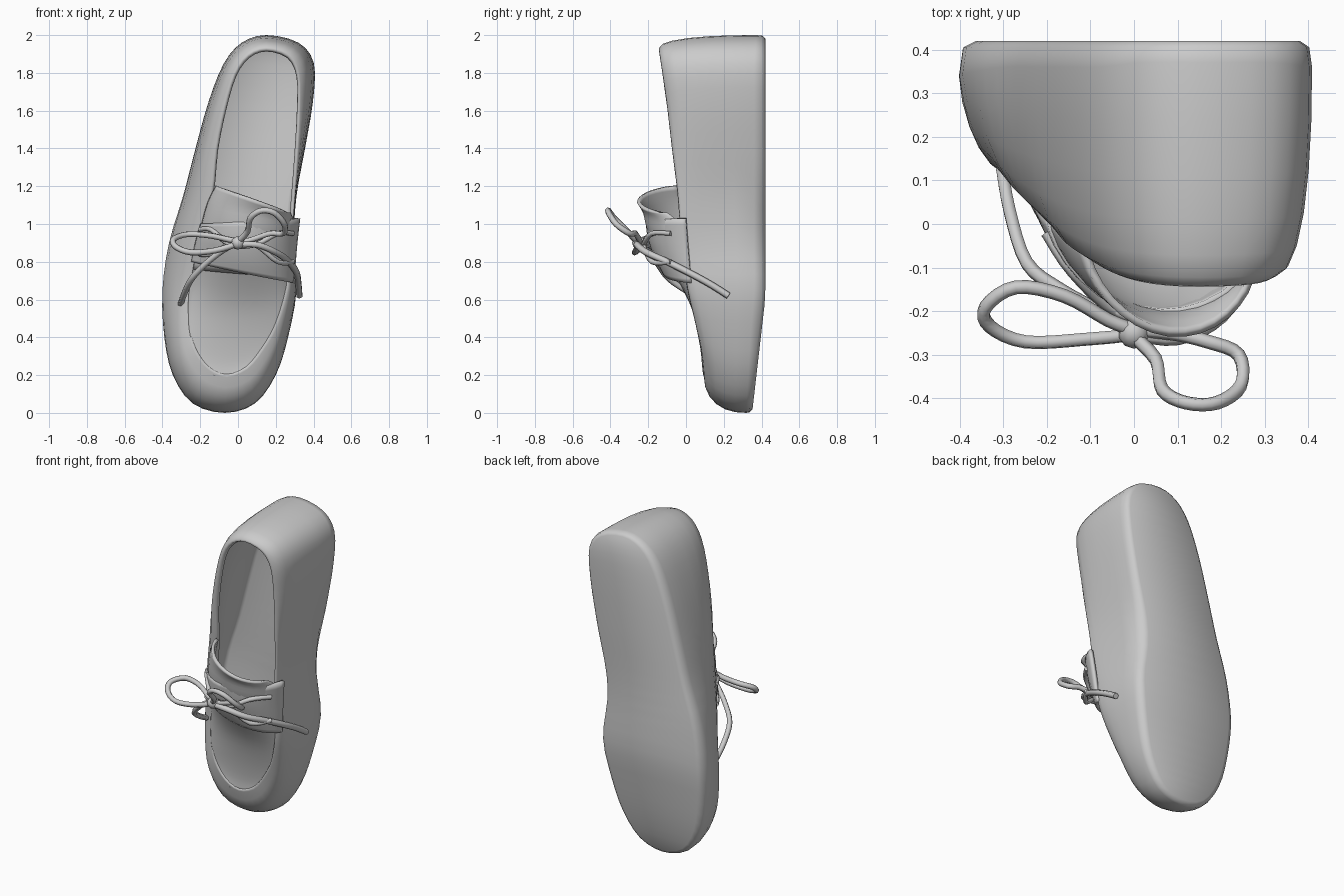
import bpy, bmesh, math
from mathutils import Vector

if "Cube" in bpy.data.objects:
    bpy.data.objects.remove(bpy.data.objects["Cube"])


def catmull(pts, steps, closed=False):
    """Smooth path that passes through every control point."""
    p = [Vector(q) for q in pts]
    n = len(p)
    get = (lambda i: p[i % n]) if closed else (lambda i: p[max(0, min(n - 1, i))])
    out = []
    for i in range(n if closed else n - 1):
        a, b, c, d = get(i - 1), get(i), get(i + 1), get(i + 2)
        for k in range(steps):
            t = k / steps
            out.append(0.5 * (2 * b + (c - a) * t + (2 * a - 5 * b + 4 * c - d) * t * t
                              + (3 * b - a - 3 * c + d) * t ** 3))
    return out if closed else out + [p[-1]]


def make_object(name, bm):
    bmesh.ops.recalc_face_normals(bm, faces=bm.faces)
    for f in bm.faces:
        f.smooth = True
    me = bpy.data.meshes.new(name)
    bm.to_mesh(me)
    bm.free()
    ob = bpy.data.objects.new(name, me)
    bpy.context.collection.objects.link(ob)
    return ob


def outline(toe, rows, heel):
    """Closed loop: toe, up the right side, heel, down the left side.
    Rows are (z, x_left, x_right, y_left, y_right)."""
    right = [(xr, yr, z) for z, xl, xr, yl, yr in rows]
    left = [(xl, yl, z) for z, xl, xr, yl, yr in reversed(rows)]
    return catmull([toe] + right + [heel] + left, 3, closed=True)


def shrink(ring, fx, fz, dy):
    """Pull a loop towards its long centre line and shift it in depth."""
    n = len(ring)
    out = []
    for i, v in enumerate(ring):
        mid = (v.x + ring[-i % n].x) / 2
        out.append(Vector((mid + (v.x - mid) * fx, v.y + dy, 1.05 + (v.z - 1.05) * fz)))
    return out


# Shoe body: sole outline lofted up to the collar, then down inside to the insole
base = outline((-.07, .32, 0), [
    (.05, -.24, .09, .32, .32), (.2, -.345, .2, .33, .33), (.4, -.39, .265, .34, .34),
    (.65, -.40, .31, .34, .36), (.9, -.365, .295, .35, .36), (1.15, -.29, .31, .36, .36),
    (1.4, -.225, .355, .36, .36), (1.65, -.155, .397, .36, .36), (1.85, -.075, .402, .36, .36),
    (1.96, .02, .32, .37, .37)], (.15, .37, 2.0))
rim = outline((-.06, .095, .19), [
    (.23, -.16, .05, .095, .09), (.33, -.235, .135, .095, .08), (.46, -.265, .21, .105, .055),
    (.66, -.26, .27, .1, .01), (.88, -.215, .282, .045, -.02), (1.15, -.15, .302, -.02, -.04),
    (1.4, -.125, .32, -.06, -.07), (1.62, -.08, .33, -.095, -.095),
    (1.8, -.025, .325, -.12, -.12), (1.9, .05, .27, -.135, -.135)], (.15, -.14, 1.935))


def sole_y(z):
    return min(.42, .35 + .115 * z)


def sole_ring(fx, fz, lift):
    """Rounded sole edge, narrowed at the arch."""
    ring = shrink(base, fx, fz, 0)
    for i, v in enumerate(ring):
        v.y = sole_y(v.z) - lift
        if i < len(ring) // 2:
            v.x -= .02 * math.exp(-((v.z - 1.0) / .2) ** 2)
    return ring


outer = [base]
for k in range(1, 7):
    a = k / 6 * math.pi / 2
    ring = []
    for i, (b, r) in enumerate(zip(base, rim)):
        # the outer ball of the foot slopes in sooner than the rest
        ball = math.exp(-((b.z - .75) / .35) ** 2) if i > len(base) // 2 else 0
        h, d = (1 - math.cos(a)) ** (1.15 - .4 * ball), math.sin(a)
        ring.append(Vector((b.x + (r.x - b.x) * h, b.y + (r.y - b.y) * d, b.z + (r.z - b.z) * h)))
    outer.append(ring)
rings = [sole_ring(.89, .98, 0), sole_ring(.975, .997, .015)] + outer
rings += [shrink(rim, .95, .987, -.004), shrink(rim, .91, .975, .02)]
rings += [shrink(r, .92, .975, .01) for r in outer[4::-2]] + [shrink(base, .86, .96, .03)]

bm = bmesh.new()
grid = [[bm.verts.new(v) for v in ring] for ring in rings]
n = len(base)
for r0, r1 in zip(grid, grid[1:]):
    for i in range(n):
        j = (i + 1) % n
        bm.faces.new((r0[i], r0[j], r1[j], r1[i]))
for ring in (grid[0], grid[-1]):
    bm.faces.new((ring[0], ring[1], ring[-1]))
    for i in range(1, n // 2 - 1):
        bm.faces.new((ring[i], ring[i + 1], ring[n - i - 1], ring[n - i]))
    bm.faces.new((ring[n // 2 - 1], ring[n // 2], ring[n // 2 + 1]))
make_object("shoe_body", bm)


def panel(name, rows, thick, arch=.7, nu=16):
    """Arched panel; rows are (z_left, z_right, x_left, x_right, y_left, y_right, y_mid)."""
    a = catmull([r[:3] for r in rows], 3)
    b = catmull([r[3:6] for r in rows], 3)
    c = catmull([(r[6], 0, 0) for r in rows], 3)
    bm = bmesh.new()
    g = []
    for (zl, zr, xl), (xr, yl, yr), (ym, _, _) in zip(a, b, c):
        line = []
        for i in range(nu + 1):
            s = -math.cos(math.pi * i / nu)
            t = (s + 1) / 2
            edge = yl + (yr - yl) * t
            y = edge + (ym - (yl + yr) / 2) * max(0, 1 - s * s) ** arch
            line.append(bm.verts.new((xl + (xr - xl) * t, y, zl + (zr - zl) * t)))
        g.append(line)
    for p, q in zip(g, g[1:]):
        for i in range(nu):
            bm.faces.new((p[i], p[i + 1], q[i + 1], q[i]))
    ob = make_object(name, bm)
    m = ob.modifiers.new("thickness", 'SOLIDIFY')
    m.thickness = thick
    m.offset = 0


# Toe panel, tongue and the lacing flap over the instep
panel("toe_panel", [
    (.195, .195, -.13, .01, .10, .10, .105), (.27, .27, -.19, .08, .105, .10, .105),
    (.4, .4, -.25, .18, .105, .08, .085), (.55, .55, -.26, .24, .105, .05, .045),
    (.68, .68, -.25, .27, .1, .03, -.02), (.82, .82, -.22, .28, .065, .01, -.11)], .012)
panel("tongue", [
    (.76, .72, -.23, .275, .07, .01, -.07), (.88, .85, -.21, .285, .045, 0, -.15),
    (1.02, .95, -.18, .29, .01, -.02, -.20), (1.12, 1.02, -.15, .285, -.02, -.05, -.22),
    (1.2, 1.06, -.11, .27, -.05, -.1, -.25)], .018, .6)
panel("lacing_flap", [
    (.80, .69, -.24, .285, .08, .03, -.11), (.85, .78, -.23, .295, .07, .02, -.15),
    (.93, .9, -.21, .305, .035, .01, -.19), (1.0, 1.03, -.19, .32, .01, 0, -.205)], .02, .66)


def lace(name, pts, radius=.016, closed=False):
    cu = bpy.data.curves.new(name, 'CURVE')
    cu.dimensions = '3D'
    cu.bevel_depth = radius
    cu.bevel_resolution = 1
    cu.use_fill_caps = True
    path = catmull(pts, 4, closed)
    sp = cu.splines.new('POLY')
    sp.points.add(len(path) - 1)
    for p, v in zip(sp.points, path):
        p.co = (*v, 1)
    sp.use_cyclic_u = closed
    sp.use_smooth = True
    ob = bpy.data.objects.new(name, cu)
    bpy.context.collection.objects.link(ob)


# Bow: two loops, two tails and the strands across the flap
lace("left_loop", [(0, -.25, .9), (-.12, -.265, .86), (-.25, -.27, .85), (-.33, -.235, .88),
                   (-.34, -.19, .92), (-.27, -.145, .945), (-.16, -.165, .94), (-.06, -.22, .92)],
     closed=True)
lace("right_loop", [(.0, -.25, .9), (.05, -.31, .96), (.065, -.38, 1.03), (.12, -.41, 1.07),
                    (.19, -.41, 1.06), (.245, -.37, 1.0), (.24, -.3, .95), (.17, -.27, .95),
                    (.08, -.25, .92)], closed=True)
lace("left_tail", [(0, -.25, .9), (-.08, -.2, .86), (-.17, -.15, .79), (-.245, -.09, .71),
                   (-.285, .03, .63), (-.305, .145, .57)])
lace("right_tail", [(0, -.25, .89), (.1, -.26, .89), (.2, -.21, .85), (.27, -.1, .80),
                    (.31, .02, .74), (.32, .13, .68), (.325, .225, .62)], .018)
for name, z0, z1 in (("lower_strand", .84, .80), ("upper_strand", .97, .95)):
    lace(name, [(-.2, -.02, z0), (-.14, -.11, z0), (-.04, -.20, .89),
                (.09, -.225, .89), (.21, -.18, z1), (.29, -.08, z1)], .014)

bm = bmesh.new()
bmesh.ops.create_icosphere(bm, subdivisions=2, radius=.036)
bmesh.ops.translate(bm, verts=bm.verts, vec=(0, -.25, .9))
make_object("bow_knot", bm)
